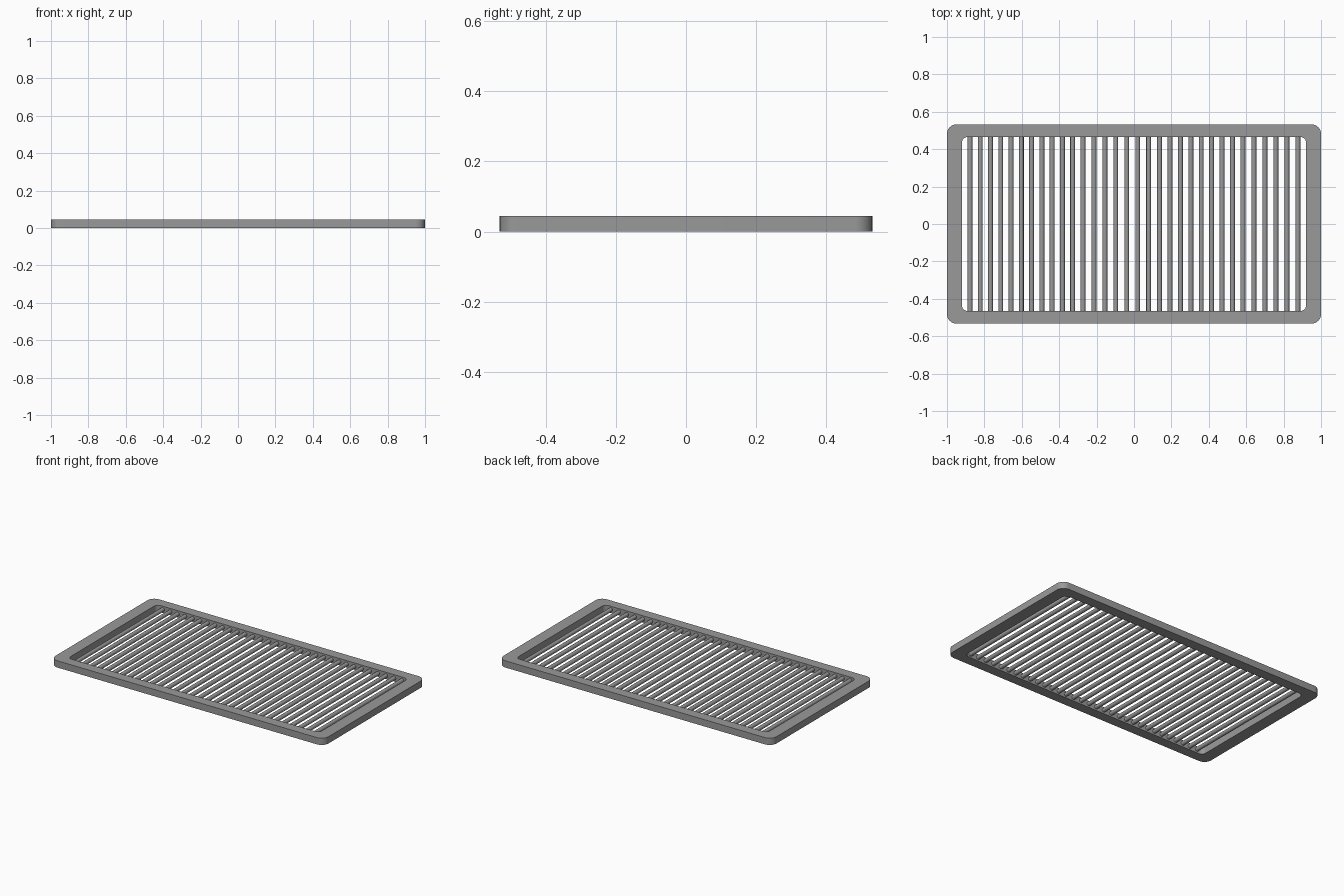
import bpy
import bmesh
from math import sin, cos, pi, radians

cube = bpy.data.objects.get("Cube")
if cube:
    bpy.data.objects.remove(cube, do_unlink=True)

HEIGHT = 0.045
INNER_Y = 0.465

steel = bpy.data.materials.new("grey_steel")
steel.use_nodes = True
colour = (0.32, 0.32, 0.32, 1)
steel.diffuse_color = colour
steel.node_tree.nodes["Principled BSDF"].inputs["Base Color"].default_value = colour


def finish(bm, name):
    """Turn a bmesh into a smooth-shaded object with sharp edges kept."""
    bmesh.ops.recalc_face_normals(bm, faces=bm.faces)
    mesh = bpy.data.meshes.new(name)
    bm.to_mesh(mesh)
    bm.free()
    mesh.materials.append(steel)
    obj = bpy.data.objects.new(name, mesh)
    bpy.context.collection.objects.link(obj)
    bpy.ops.object.select_all(action="DESELECT")
    obj.select_set(True)
    bpy.context.view_layer.objects.active = obj
    bpy.ops.object.shade_smooth_by_angle(angle=radians(35))
    return obj


def rounded_loop(bm, hx, hy, radius, z, steps=8):
    """Ring of vertices round a rectangle with rounded corners."""
    ring = []
    for corner, (sx, sy) in enumerate([(1, 1), (-1, 1), (-1, -1), (1, -1)]):
        for i in range(steps + 1):
            a = (corner + i / steps) * pi / 2
            ring.append(bm.verts.new((sx * (hx - radius) + radius * cos(a),
                                      sy * (hy - radius) + radius * sin(a), z)))
    return ring


# Rounded rectangular frame
bm = bmesh.new()
loops = [rounded_loop(bm, 1.0, 0.532, 0.05, 0),
         rounded_loop(bm, 1.0, 0.532, 0.05, HEIGHT),
         rounded_loop(bm, 0.92, INNER_Y, 0.03, HEIGHT),
         rounded_loop(bm, 0.92, INNER_Y, 0.03, 0)]
for k, ring in enumerate(loops):
    other = loops[(k + 1) % len(loops)]
    for i in range(len(ring)):
        j = (i + 1) % len(ring)
        bm.faces.new((ring[i], ring[j], other[j], other[i]))
finish(bm, "frame")

# Round bars across the opening, spaced between anchor bars
anchors = [(0, -0.877), (11, -0.273), (18, 0.137), (26, 0.582), (31, 0.876)]
positions = [anchors[0][1]]
for (i0, x0), (i1, x1) in zip(anchors, anchors[1:]):
    positions += [x0 + (x1 - x0) * n / (i1 - i0) for n in range(1, i1 - i0 + 1)]

bar_mesh = None
for number, x in enumerate(positions, 1):
    if bar_mesh is None:
        bm = bmesh.new()
        bmesh.ops.create_cone(bm, cap_ends=True, segments=16, radius1=0.013,
                              radius2=0.013, depth=2 * INNER_Y + 0.02)
        for v in bm.verts:
            v.co = (v.co.x, v.co.z, v.co.y)
        bar = finish(bm, "bar_1")
        bar_mesh = bar.data
    else:
        bar = bpy.data.objects.new(f"bar_{number}", bar_mesh)
        bpy.context.collection.objects.link(bar)
    bar.location = (x, 0, HEIGHT / 2)
